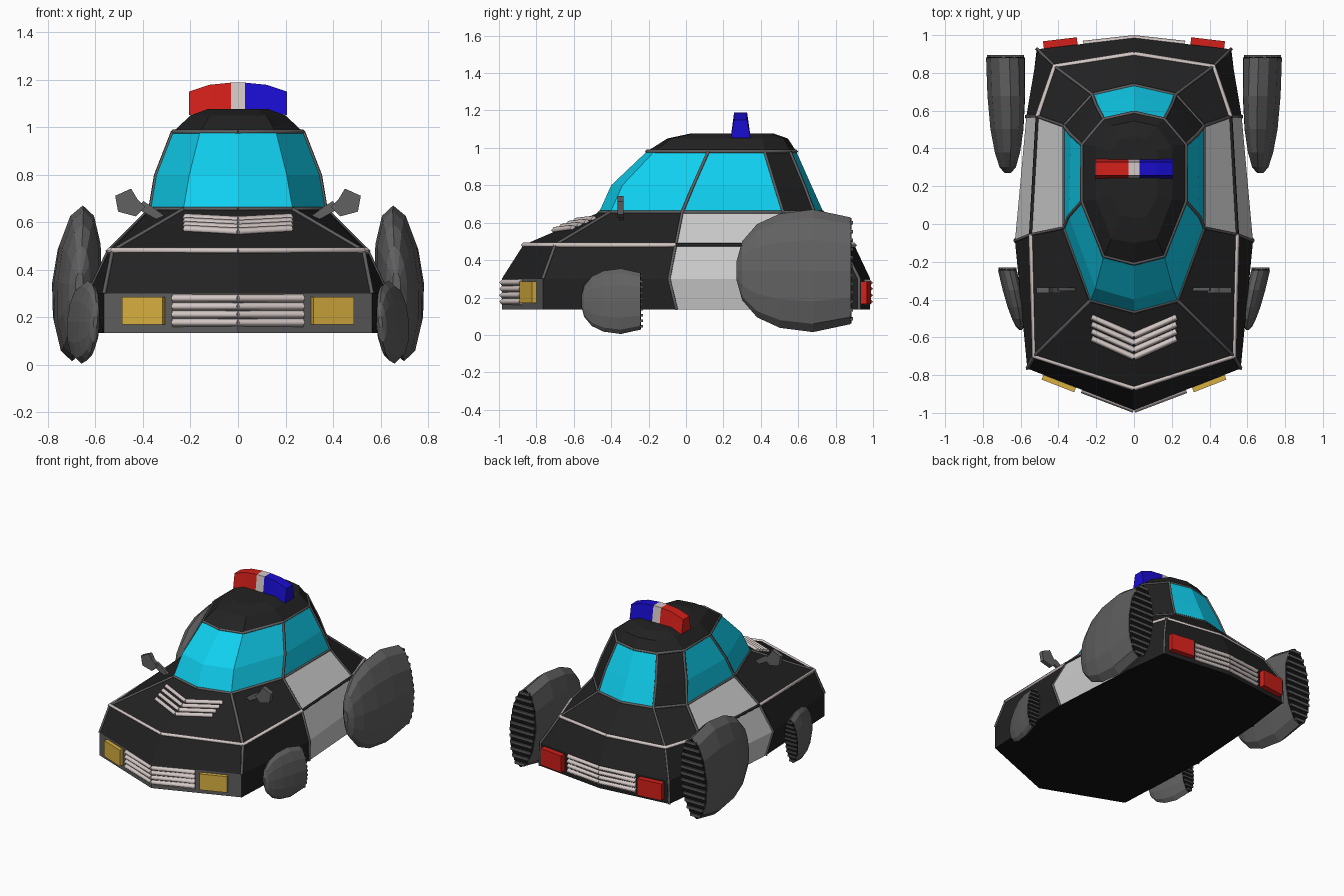
import bpy, math
from mathutils import Vector

if "Cube" in bpy.data.objects:
    bpy.data.objects.remove(bpy.data.objects["Cube"])


def material(name, r, g, b):
    m = bpy.data.materials.new(name)
    m.diffuse_color = (r, g, b, 1)
    m.use_nodes = True
    m.node_tree.nodes["Principled BSDF"].inputs["Base Color"].default_value = m.diffuse_color
    return m


BLACK = material("black", .016, .016, .016)
DARK = material("dark", .006, .006, .006)
GREY = material("grey", .12, .12, .12)
TRIM = material("trim", .11, .11, .11)
WHITE = material("white", .60, .60, .60)
GLASS = material("glass", .005, .63, .87)
CHROME = material("chrome", .66, .58, .56)
RED = material("red", .66, .014, .01)
BLUE = material("blue", .01, .004, .63)
AMBER = material("amber", .69, .43, .05)


def add_mirror(ob):
    mod = ob.modifiers.new("mirror", 'MIRROR')
    mod.merge_threshold = .0005


def mesh(name, mat, verts, faces, mirror=True):
    me = bpy.data.meshes.new(name)
    me.from_pydata([tuple(v) for v in verts], [], faces)
    me.validate()
    me.materials.append(mat)
    ob = bpy.data.objects.new(name, me)
    bpy.context.collection.objects.link(ob)
    if mirror:
        add_mirror(ob)
    return ob


def tube(name, mat, paths, r):
    """Square-section moulding along half-side paths, mirrored."""
    cu = bpy.data.curves.new(name, 'CURVE')
    cu.dimensions = '3D'
    cu.bevel_depth = r
    cu.bevel_resolution = 0
    cu.use_fill_caps = True
    for p in paths:
        s = cu.splines.new('POLY')
        s.points.add(len(p) - 1)
        for pt, co in zip(s.points, p):
            pt.co = (*co, 1)
    cu.materials.append(mat)
    ob = bpy.data.objects.new(name, cu)
    bpy.context.collection.objects.link(ob)
    bpy.ops.object.select_all(action='DESELECT')
    bpy.context.view_layer.objects.active = ob
    ob.select_set(True)
    bpy.ops.object.convert(target='MESH')
    add_mirror(bpy.context.view_layer.objects.active)


def loft(name, mat, rings, mirror=True):
    """Closed loft through rings of equal size, capped at both ends."""
    n = len(rings[0])
    verts = [v for r in rings for v in r]
    faces = [(i * n + j, i * n + (j + 1) % n, (i + 1) * n + (j + 1) % n, (i + 1) * n + j)
             for i in range(len(rings) - 1) for j in range(n)]
    faces += [tuple(range(n))[::-1], tuple(range(len(verts) - n, len(verts)))]
    return mesh(name, mat, verts, faces, mirror)


def box(name, mat, c, size, yaw, mirror=True):
    x, y, z = (s / 2 for s in size)
    ca, sa = math.cos(yaw), math.sin(yaw)
    rings = [[(c[0] + px * ca - py * sa, c[1] + px * sa + py * ca, c[2] + dz)
              for px, py in ((-x, -y), (x, -y), (x, y), (-x, y))] for dz in (-z, z)]
    return loft(name, mat, rings, mirror)


# Half outlines per height: nose, front corner, door front, door rear, rear corner, tail
LEVELS = [
    (.135, (0, -.985), (.565, -.765), (.60, -.05), (.56, .56), (.515, .925), (0, .985)),
    (.30, (0, -.985), (.565, -.765), (.63, -.09), (.57, .57), (.51, .925), (0, .985)),
    (.48, (0, -.87), (.53, -.70), (.545, -.055), (.51, .57), (.42, .835), (0, .90)),
    (.655, (0, -.465), (.23, -.405), (.37, -.02), (.37, .52), (.22, .685), (0, .735)),
    (.80, (0, -.40), (.205, -.34), (.345, .04), (.335, .475), (.20, .63), (0, .67)),
    (.98, (0, -.21), (.16, -.17), (.275, .12), (.275, .42), (.16, .555), (0, .59)),
    (1.05, (0, -.10), (.12, -.08), (.20, .13), (.20, .41), (.12, .52), (0, .545)),
    (1.078, (0, .03), (.07, .045), (.125, .15), (.125, .39), (.07, .45), (0, .465)),
]
P = [[Vector((x, y, lv[0])) for x, y in lv[1:]] for lv in LEVELS]
VERTS = [v for row in P for v in row]


def panels(name, mat, cells, extra=()):
    faces = [(r * 6 + c, r * 6 + c + 1, r * 6 + c + 7, r * 6 + c + 6) for r, c in cells]
    ob = mesh(name, mat, VERTS, faces + list(extra))
    return ob


# Body shell
panels("body", BLACK, [(r, c) for r in range(3) for c in (0, 1, 3, 4) if (r, c) != (0, 0)])
panels("floor", DARK, [], [(5, 4, 3, 2, 1, 0)])
panels("front_bumper", TRIM, [(0, 0)])
panels("doors", WHITE, [(r, 2) for r in range(3)])
panels("windows", GLASS, [(r, c) for r in (3, 4) for c in (0, 1, 2, 4)])
panels("rear_pillars", BLACK, [(3, 3), (4, 3)])
panels("roof", BLACK, [(r, c) for r in (5, 6) for c in range(5)], [tuple(range(42, 48))])

# Grey mouldings on edges and around the glass
columns = [[P[r][1] for r in range(1, 4)], [P[r][2] for r in range(6)],
           [P[r][3] for r in range(6)], [P[r][4] for r in range(6)]]
tube("frame_trim", TRIM, columns + [P[3], P[5]], .010)
tube("waist_stripe", CHROME, [P[2][:3], P[2][3:]], .014)
tube("door_line", BLACK, [P[2][2:4]], .011)

# Front and rear grilles, lamps
for i in range(4):
    z = .178 + i * .034
    tube("front_grille_bar", CHROME, [[(0, -.982, z), (.275, -.878, z)]], .018)
    tube("rear_grille_bar", CHROME, [[(0, .983, z), (.27, .953, z)]], .017)
box("headlamp", AMBER, (.395, -.836, .228), (.185, .045, .115), math.atan2(.22, .565))
box("tail_lamp", RED, (.39, .958, .226), (.18, .04, .12), -math.atan2(.06, .51))

# Chevron vents lying on the bonnet
for i in range(4):
    y = -.592 - i * .038
    path = [(x, y + dy, .49 + .427 * (y + dy + .87 - .32 * x)) for x, dy in ((0, 0), (.225, .1))]
    tube("bonnet_vent", CHROME, [path], .017)

# Wing mirrors
head = [(.39, .665), (.425, .70), (.45, .742), (.517, .712), (.505, .645), (.43, .625)]
loft("mirror_head", GREY, [[(x, y, z) for x, z in head] for y in (-.365, -.335)])
arm = [(.28, .605), (.33, .605), (.42, .655), (.40, .69), (.36, .665)]
loft("mirror_arm", GREY, [[(x, y, z) for x, z in arm] for y in (-.355, -.335)])


# Thruster pods: rounded nose, flat slatted rear
def pod(name, y0, y1, x0, x1, zc, h, w, slats):
    prof = [(0, .15, .16), (.05, .48, .42), (.18, .76, .65), (.38, .93, .85), (.67, 1, .97), (1, .87, 1)]

    def section(t, hh, ww, n=12):
        cx, y = x0 + (x1 - x0) * t, y0 + (y1 - y0) * t
        pts = []
        for k in range(n):
            a = 2 * math.pi * k / n
            dz = hh * h * math.sin(a)
            pts.append((cx + ww * w * math.cos(a) - .07 * dz, y, zc + dz))
        return pts
    loft(name, GREY, [section(*p) for p in prof])
    back = [section(1, .86, .97), [(x, y + .004, z) for x, y, z in section(1, .86, .97)]]
    loft(name + "_exhaust", DARK, back)
    hb = .85 * h
    for i in range(slats):
        dz = hb * (2 * (i + .5) / slats - 1)
        half = .93 * w * math.sqrt(1 - (dz / hb) ** 2)
        box(name + "_slat", TRIM, (x1 - .07 * dz, y1 + .006, zc + dz),
            (2 * half, .016, hb / slats * .8), 0)


pod("rear_pod", .27, .88, .668, .68, .343, .328, .103, 12)
pod("front_pod", -.56, -.245, .60, .67, .18, .175, .05, 10)


# Arched roof light bar
def light(name, mat, stations):
    loft(name, mat, [[(x, .24, zb), (x, .345, zb), (x, .327, zt), (x, .257, zt)]
                     for x, zb, zt in stations], False)


side = [(.03, 1.06, 1.188), (.12, 1.06, 1.179), (.207, 1.052, 1.15)]
light("light_bar_blue", BLUE, side)
light("light_bar_red", RED, [(-x, b, t) for x, b, t in reversed(side)])
light("light_bar_centre", CHROME, [(-.03, 1.06, 1.188), (.03, 1.06, 1.188)])
